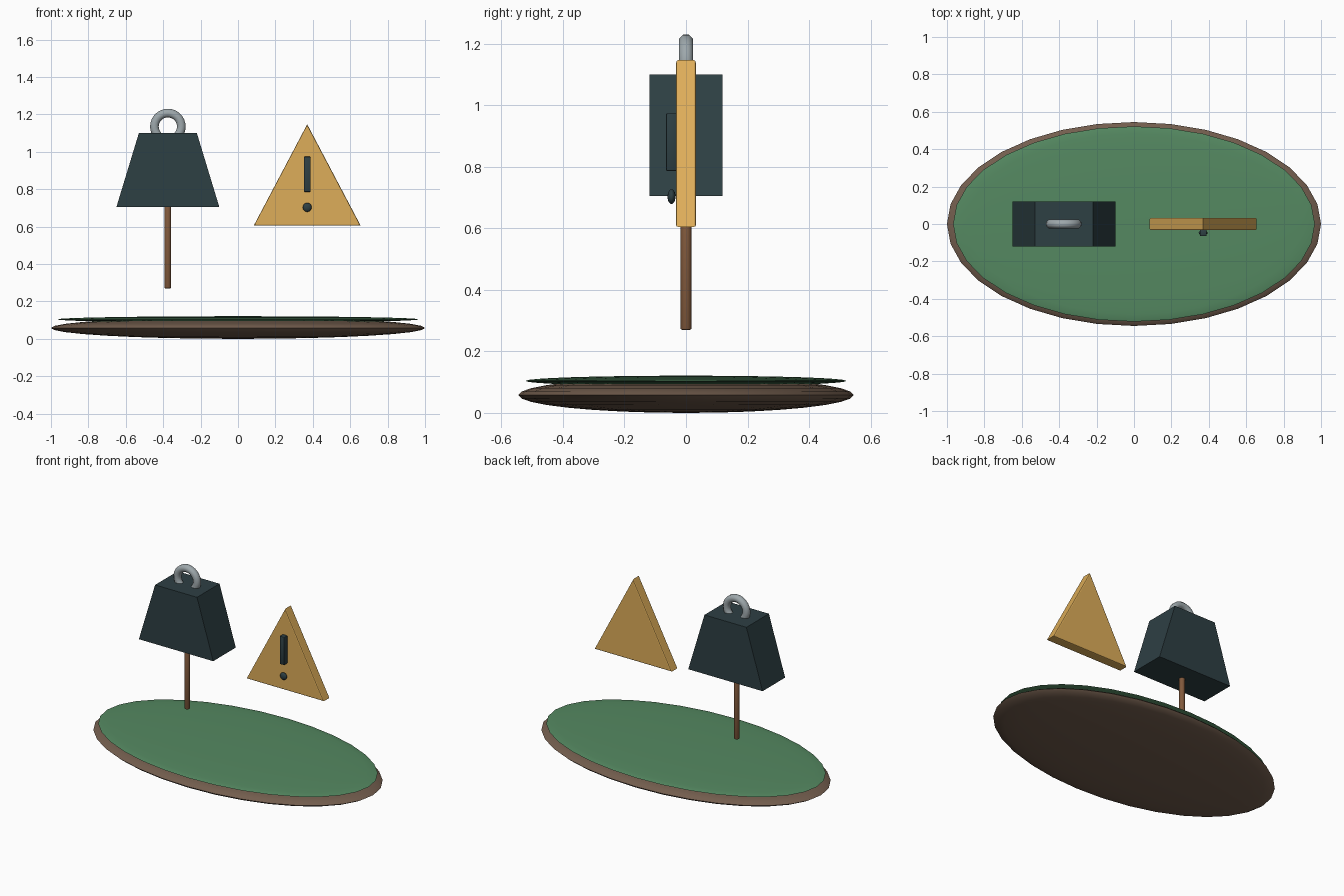
import bpy, bmesh
from math import sin, cos, pi, radians
from mathutils import Matrix

if "Cube" in bpy.data.objects:
    bpy.data.objects.remove(bpy.data.objects["Cube"])


def material(name, rgb):
    m = bpy.data.materials.new(name)
    m.diffuse_color = (*rgb, 1)
    m.use_nodes = True
    m.node_tree.nodes["Principled BSDF"].inputs["Base Color"].default_value = m.diffuse_color
    return m


EARTH = material("earth", (0.17, 0.11, 0.075))
GRASS = material("grass", (0.09, 0.25, 0.12))
IRON = material("iron", (0.027, 0.05, 0.057))
STEEL = material("steel", (0.34, 0.39, 0.41))
WOOD = material("wood", (0.22, 0.10, 0.045))
YELLOW = material("yellow", (0.73, 0.42, 0.10))


def finish(bm, name, mat, loc=(0, 0, 0), smooth=False):
    bmesh.ops.recalc_face_normals(bm, faces=bm.faces)
    me = bpy.data.meshes.new(name)
    bm.to_mesh(me)
    bm.free()
    me.materials.append(mat)
    ob = bpy.data.objects.new(name, me)
    ob.location = loc
    bpy.context.collection.objects.link(ob)
    if smooth:
        bpy.ops.object.select_all(action='DESELECT')
        ob.select_set(True)
        bpy.context.view_layer.objects.active = ob
        bpy.ops.object.shade_smooth_by_angle(angle=radians(40))
    return ob


def ellipsoid(name, mat, loc, radii, u=32, v=16):
    bm = bmesh.new()
    bmesh.ops.create_uvsphere(bm, u_segments=u, v_segments=v, radius=1)
    bmesh.ops.scale(bm, vec=radii, verts=bm.verts)
    return finish(bm, name, mat, loc, True)


def prism(name, mat, outline, depth, bevel=0):
    """Extrude an x-z outline along y, optionally softening front and back rims."""
    bm = bmesh.new()
    face = bm.faces.new([bm.verts.new((x, -depth, z)) for x, z in outline])
    new = bmesh.ops.extrude_face_region(bm, geom=[face], use_keep_orig=True)["geom"]
    bmesh.ops.translate(bm, vec=(0, 2 * depth, 0),
                        verts=[g for g in new if isinstance(g, bmesh.types.BMVert)])
    bmesh.ops.recalc_face_normals(bm, faces=bm.faces)
    if bevel:
        rims = [e for e in bm.edges if abs(e.verts[0].co.y - e.verts[1].co.y) < 1e-5]
        bmesh.ops.bevel(bm, geom=rims, offset=bevel, segments=2, profile=0.5,
                        affect='EDGES')
    return finish(bm, name, mat)


# Oval ground: earth body with a thin grass layer
ellipsoid("earth_base", EARTH, (0, 0, 0.058), (1, 0.545, 0.058))
ellipsoid("grass_top", GRASS, (0, 0, 0.104), (0.967, 0.522, 0.017))

# Post under the weight, with softened ends
PX = -0.375
bm = bmesh.new()
bmesh.ops.create_cone(bm, cap_ends=True, segments=16, radius1=0.018, radius2=0.018,
                      depth=0.45)
rims = [e for e in bm.edges if abs(e.verts[0].co.z - e.verts[1].co.z) < 1e-5]
bmesh.ops.bevel(bm, geom=rims, offset=0.005, segments=2, profile=0.5, affect='EDGES')
finish(bm, "post", WOOD, (PX, 0, 0.495), True)

# Trapezoid weight
prism("weight", IRON, [(PX - 0.275, 0.705), (PX + 0.275, 0.705),
                       (PX + 0.155, 1.1), (PX - 0.155, 1.1)], 0.119)

# Lifting ring, an eight-sided section swept round a circle
bm = bmesh.new()
R, r, NU, NV = 0.072, 0.025, 32, 8
rings = []
for i in range(NU):
    a = 2 * pi * i / NU
    ring = []
    for j in range(NV):
        b = 2 * pi * (j + 0.5) / NV
        d = R + r * cos(b)
        ring.append(bm.verts.new((d * cos(a), r * sin(b), d * sin(a))))
    rings.append(ring)
for i in range(NU):
    p, q = rings[i], rings[(i + 1) % NU]
    for j in range(NV):
        k = (j + 1) % NV
        bm.faces.new((p[j], p[k], q[k], q[j]))
finish(bm, "lifting_ring", STEEL, (PX, 0, 1.135), False)
for poly in bpy.data.objects["lifting_ring"].data.polygons:
    poly.use_smooth = True

# Warning triangle
SX = 0.37
prism("warning_sign", YELLOW, [(SX - 0.286, 0.605), (SX + 0.286, 0.605), (SX, 1.147)],
      0.033, 0.007)

# Exclamation mark: bar and dot on the front
bm = bmesh.new()
bmesh.ops.create_cube(bm, size=1, matrix=Matrix.Diagonal((0.036, 0.036, 0.188, 1)))
bmesh.ops.bevel(bm, geom=list(bm.edges), offset=0.005, segments=2, profile=0.5,
                affect='EDGES')
finish(bm, "mark_bar", IRON, (SX, -0.047, 0.88), True)
ellipsoid("mark_dot", IRON, (SX, -0.047, 0.703), (0.024, 0.013, 0.024), 16, 10)
